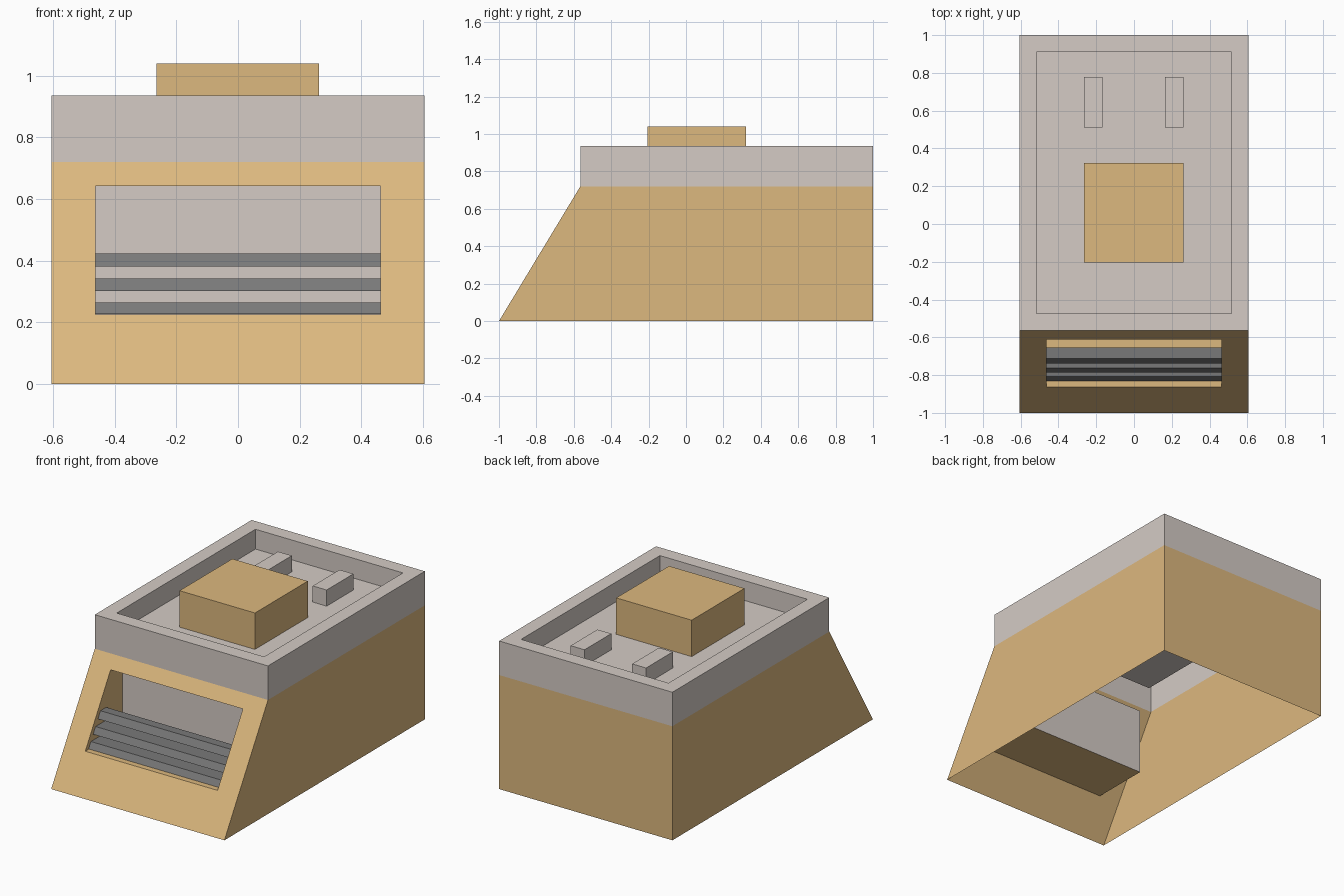
import bpy
import bmesh

cube = bpy.data.objects.get("Cube")
if cube:
    bpy.data.objects.remove(cube, do_unlink=True)


def material(name, color):
    mat = bpy.data.materials.new(name)
    mat.use_nodes = True
    mat.diffuse_color = (*color, 1)
    mat.node_tree.nodes["Principled BSDF"].inputs["Base Color"].default_value = (*color, 1)
    return mat


tan = material("warm tan", (0.72, 0.48, 0.21))
light = material("light grey", (0.66, 0.60, 0.56))
dark = material("dark grey", (0.19, 0.19, 0.19))

HALF = 0.605      # half width of the body
SEAM = 0.72       # height where tan meets grey
RIM = 0.935       # top of the tray rim
FLOOR = 0.81      # tray floor
FRONT = -0.565    # front of the upper band


def prism(profile, x0, x1):
    """Extrude a (y, z) profile along x into a closed solid."""
    bm = bmesh.new()
    ends = [[bm.verts.new((x, y, z)) for y, z in profile] for x in (x0, x1)]
    bm.faces.new(ends[0])
    bm.faces.new(ends[1])
    n = len(profile)
    for i in range(n):
        j = (i + 1) % n
        bm.faces.new((ends[0][i], ends[0][j], ends[1][j], ends[1][i]))
    bmesh.ops.recalc_face_normals(bm, faces=bm.faces[:])
    return bm


def finish(bm, name, *mats):
    mesh = bpy.data.meshes.new(name)
    bm.to_mesh(mesh)
    bm.free()
    for mat in mats:
        mesh.materials.append(mat)
    obj = bpy.data.objects.new(name, mesh)
    bpy.context.collection.objects.link(obj)
    return obj


def box(name, mat, x, y, z):
    profile = [(y[0], z[0]), (y[1], z[0]), (y[1], z[1]), (y[0], z[1])]
    return finish(prism(profile, *x), name, mat)


def facing(bm, axis, sign):
    """The face pointing most strongly along one axis."""
    return max(bm.faces, key=lambda f: sign * f.normal[axis])


def inset(bm, face, amount):
    bmesh.ops.inset_individual(bm, faces=[face], thickness=amount, use_even_offset=True)


def slope_y(z):
    """Depth of the sloped front at a height."""
    return -1 + (FRONT + 1) * z / SEAM


# Tan body: hollow, open at the bottom, with a niche in the sloped front
NICHE_LOW, NICHE_HIGH, NICHE_HALF, NICHE_BACK = 0.225, 0.643, 0.462, -0.495
bm = prism([(-1, 0), (1, 0), (1, SEAM), (FRONT, SEAM)], -HALF, HALF)
bmesh.ops.delete(bm, geom=[facing(bm, 2, -1), facing(bm, 2, 1)], context="FACES_ONLY")
slope = facing(bm, 1, -1)
inset(bm, slope, 0.08)
middle = slope.calc_center_median().z
for v in slope.verts:
    z = NICHE_HIGH if v.co.z > middle else NICHE_LOW
    v.co = (NICHE_HALF if v.co.x > 0 else -NICHE_HALF, slope_y(z), z)
rim = [v.co.copy() for v in slope.verts]
inset(bm, slope, 0.01)
for v in slope.verts:
    v.co = min(rim, key=lambda c: (c - v.co).length)
for v in slope.verts:
    v.co.y = NICHE_BACK
slope.material_index = 1
finish(bm, "body_shell", tan, light)

# Grey upper band with the sunken tray
bm = prism([(FRONT, SEAM), (1, SEAM), (1, RIM), (FRONT, RIM)], -HALF, HALF)
bmesh.ops.delete(bm, geom=[facing(bm, 2, -1)], context="FACES_ONLY")
tray = facing(bm, 2, 1)
inset(bm, tray, 0.09)
rim = [v.co.copy() for v in tray.verts]
inset(bm, tray, 0.01)
for v in tray.verts:
    v.co = min(rim, key=lambda c: (c - v.co).length)
for v in tray.verts:
    v.co.z = FLOOR
finish(bm, "top_tray", light)

# Slats in the niche, their front edges parallel to the slope
for i, (low, high) in enumerate([(0.227, 0.265), (0.302, 0.342), (0.381, 0.423)]):
    profile = [(slope_y(low) + 0.032, low), (-0.655, low),
               (-0.655, high), (slope_y(high) + 0.032, high)]
    finish(prism(profile, -NICHE_HALF, NICHE_HALF), f"slat_{i + 1}", dark)

# Blocks standing on the tray
box("centre_block", tan, (-0.265, 0.262), (-0.205, 0.322), (FLOOR, 1.04))
box("right_lug", light, (-0.265, -0.168), (0.51, 0.777), (FLOOR, 0.912))
box("left_lug", light, (0.165, 0.262), (0.51, 0.777), (FLOOR, 0.912))
